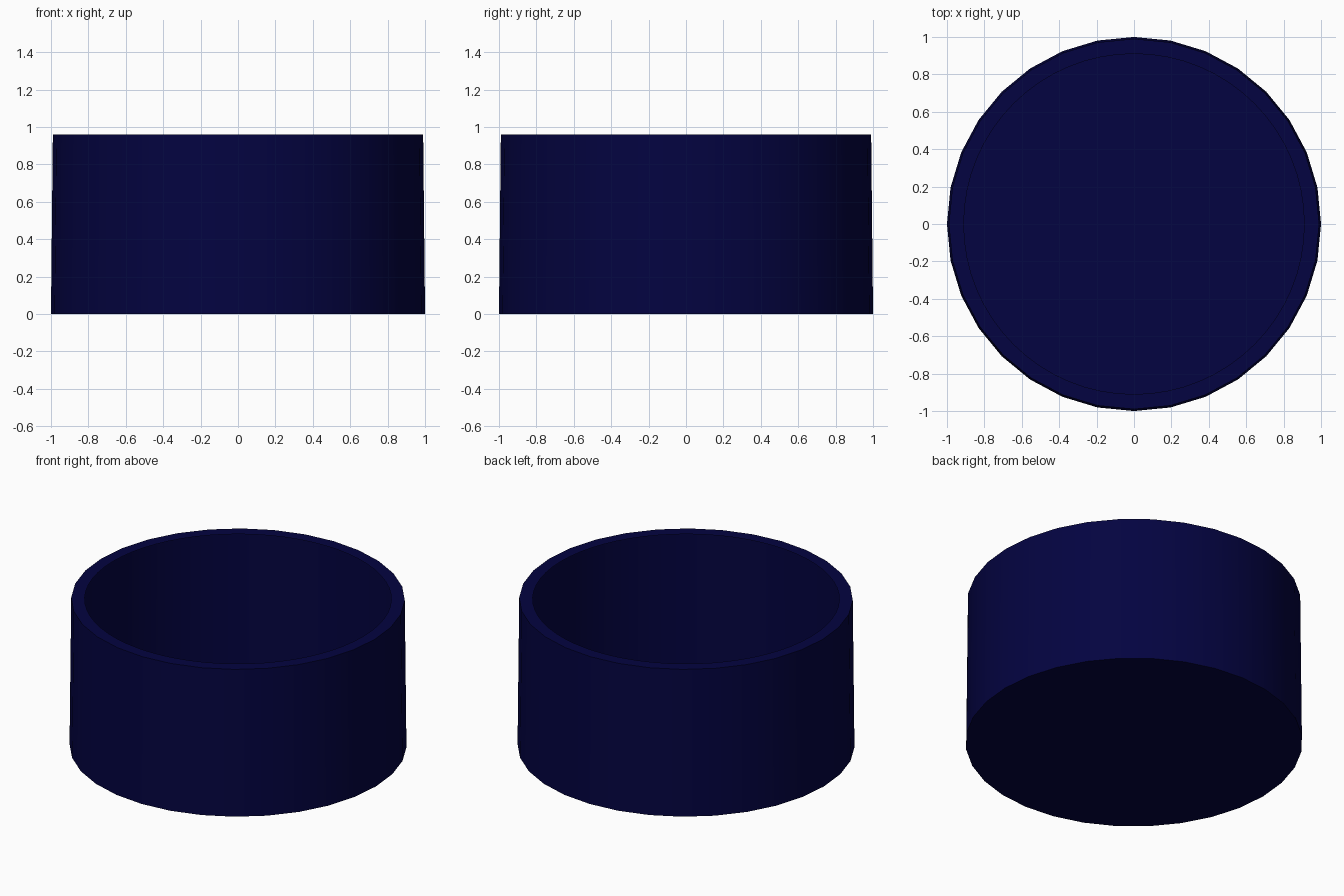
import bpy, bmesh, math

if "Cube" in bpy.data.objects:
    bpy.data.objects.remove(bpy.data.objects["Cube"])

SIDES = 32       # faceted outer wall
LIP_SIDES = 64   # rounder opening


def ring(bm, radius, z, sides):
    """Closed loop of edges around the z axis."""
    verts = [bm.verts.new((radius * math.cos(2 * math.pi * i / sides),
                           radius * math.sin(2 * math.pi * i / sides), z))
             for i in range(sides)]
    return [bm.edges.new((verts[i - 1], verts[i])) for i in range(sides)]


bm = bmesh.new()
base = ring(bm, 1.0, 0.0, SIDES)
top = ring(bm, 0.99, 0.96, SIDES)
lip = ring(bm, 0.91, 0.96, LIP_SIDES)

# Thin outer wall, flat rim and base
bmesh.ops.bridge_loops(bm, edges=base + top)
bmesh.ops.bridge_loops(bm, edges=top + lip)
bmesh.ops.contextual_create(bm, geom=base)
bmesh.ops.recalc_face_normals(bm, faces=bm.faces)

mesh = bpy.data.meshes.new("round_cup")
bm.to_mesh(mesh)
bm.free()
cup = bpy.data.objects.new("round_cup", mesh)
bpy.context.collection.objects.link(cup)

# Dark navy colour
navy = bpy.data.materials.new("navy")
navy.diffuse_color = (0.001, 0.001, 0.052, 1)
navy.use_nodes = True
navy.node_tree.nodes["Principled BSDF"].inputs["Base Color"].default_value = navy.diffuse_color
mesh.materials.append(navy)

bpy.context.view_layer.objects.active = cup
cup.select_set(True)
bpy.ops.object.shade_smooth_by_angle(angle=math.radians(30))
